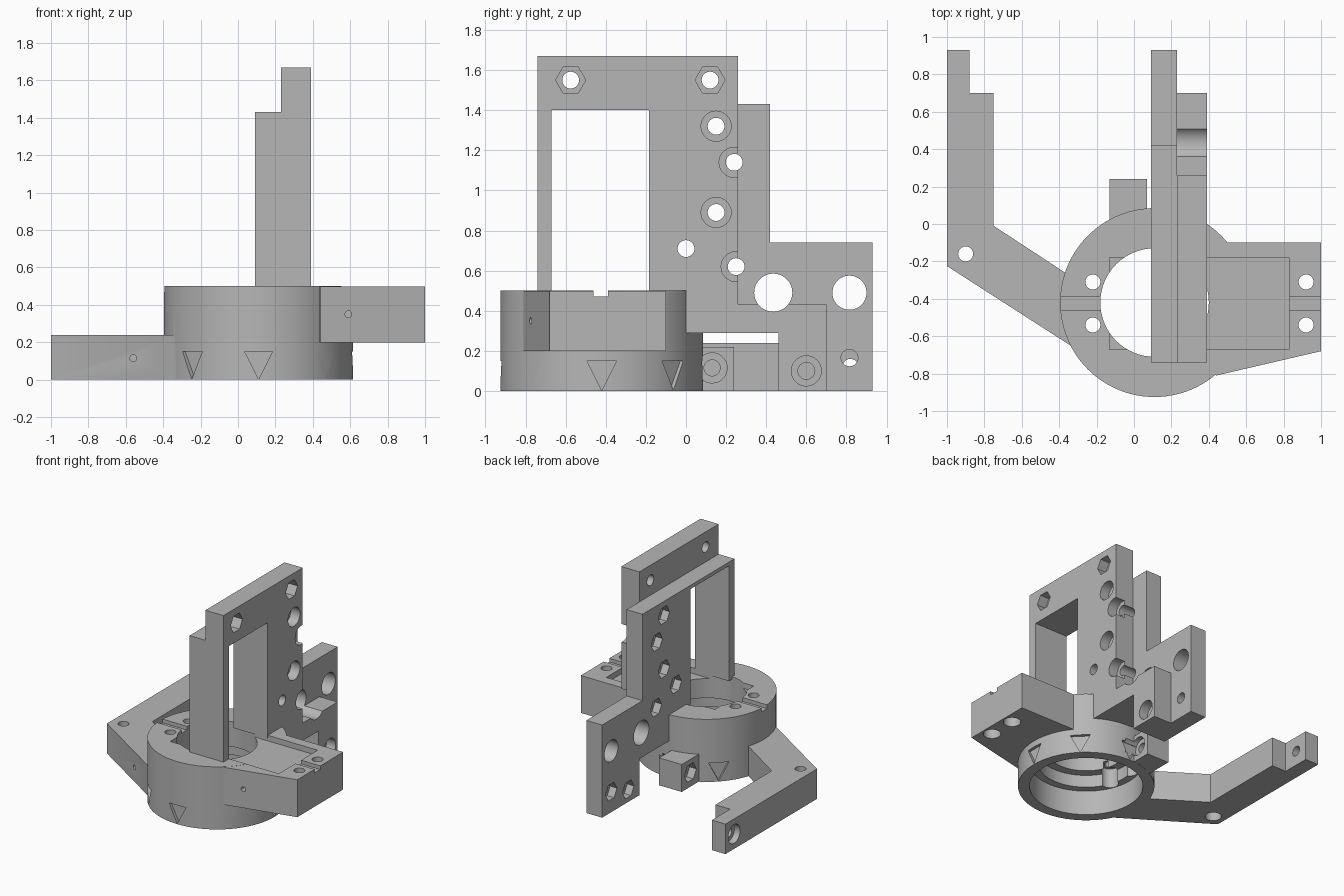
import bpy, bmesh, math
from mathutils import Vector

cube = bpy.data.objects.get("Cube")
if cube:
    bpy.data.objects.remove(cube)

grey = bpy.data.materials.new("plain_grey")
grey.use_nodes = True
grey.diffuse_color = (0.47, 0.47, 0.47, 1)
grey.node_tree.nodes["Principled BSDF"].inputs["Base Color"].default_value = (0.47, 0.47, 0.47, 1)

CX, CY, R = 0.11, -0.42, 0.505


def prism(name, points, lo, hi, axis="z"):
    """Extrude a profile: (x, y) along z, or (y, z) along x, or (x, z) along y."""
    place = {"z": lambda a, b, t: (a, b, t),
             "x": lambda a, b, t: (t, a, b),
             "y": lambda a, b, t: (a, t, b)}[axis]
    bm = bmesh.new()
    face = bm.faces.new([bm.verts.new(place(a, b, lo)) for a, b in points])
    top = bmesh.ops.extrude_face_region(bm, geom=[face])
    moved = [v for v in top["geom"] if isinstance(v, bmesh.types.BMVert)]
    bmesh.ops.translate(bm, verts=moved, vec=Vector(place(0, 0, hi - lo)))
    bmesh.ops.recalc_face_normals(bm, faces=bm.faces)
    mesh = bpy.data.meshes.new(name)
    bm.to_mesh(mesh)
    bm.free()
    mesh.materials.append(grey)
    obj = bpy.data.objects.new(name, mesh)
    bpy.context.collection.objects.link(obj)
    return obj


def rect(a0, a1, b0, b1):
    return [(a0, b0), (a1, b0), (a1, b1), (a0, b1)]


def disc(a, b, r, n=32):
    return [(a + r * math.cos(math.tau * i / n), b + r * math.sin(math.tau * i / n))
            for i in range(n)]


def combine(target, other, operation="DIFFERENCE"):
    mod = target.modifiers.new("combine", "BOOLEAN")
    mod.operation, mod.solver, mod.object = operation, "EXACT", other
    bpy.context.view_layer.objects.active = target
    bpy.ops.object.modifier_apply(modifier=mod.name)
    bpy.data.objects.remove(other)


def cut(target, points, lo, hi, axis="z"):
    combine(target, prism("cutter", points, lo, hi, axis))


# Round base, joined with its two arms
base = prism("round_base", disc(CX, CY, R, 96), 0, 0.5)
right_arm = prism("servo_arm", [(0.3, -0.1), (1, -0.1), (1, -0.68), (0.44, -0.81), (0.3, -0.7)], 0.2, 0.499)
combine(base, right_arm, "UNION")
left_arm = prism("bent_arm", [(-1, 0.93), (-0.88, 0.93), (-0.88, 0.7), (-0.75, 0.7), (-0.75, -0.01),
                              (-0.3, -0.305), (-0.3, -0.675), (-1, -0.225)], 0.0005, 0.24)
combine(base, left_arm, "UNION")
combine(base, prism("clamp_block", rect(-0.13, 0.07, 0.02, 0.24), 0.001, 0.22), "UNION")

# Stepped bore, shallow servo pocket and cable channels
for radius, top in ((0.42, 0.2), (0.36, 0.3), (0.29, 0.7)):
    cut(base, disc(CX, CY, radius, 64), -0.1, top)
cut(base, rect(-0.13, 0.83, -0.67, -0.18), 0.455, 0.7)
for x0, x1 in ((-0.5, -0.12), (0.82, 1.1)):
    cut(base, rect(x0, x1, -0.46, -0.39), 0.47, 0.7)

# Servo screw holes with wider sockets below
for x, floor in ((-0.22, 0.1), (0.92, 0.1)):
    for y in (-0.31, -0.54):
        cut(base, disc(x, y, 0.04), floor, 0.7)
        cut(base, disc(x, y, 0.065), floor, 0.3 if x > 0 else 0.36)
cut(base, disc(-0.9, -0.16, 0.04), -0.1, 0.4)
cut(base, disc(-0.9, -0.16, 0.06), -0.1, 0.07)

# Small side pin holes
cut(base, disc(0.59, 0.35, 0.018, 16), -0.9, -0.67, "y")
cut(base, disc(-0.56, 0.115, 0.018, 16), -0.7, -0.35, "y")

# Cross holes in the bent arm tip and the clamp block
cut(base, disc(0.82, 0.12, 0.04), -1.1, -0.8, "x")
cut(base, disc(0.82, 0.12, 0.075), -1.1, -0.95, "x")
cut(base, disc(0.13, 0.115, 0.04), -0.2, 0.15, "x")
cut(base, disc(0.13, 0.115, 0.075), 0.03, 0.15, "x")
cut(base, disc(0.13, 0.115, 0.075, 6), -0.2, -0.07, "x")

# Triangular index marks around the rim
for i in range(8):
    if i == 4:
        continue
    mark = prism("cutter", [(-0.055, 0.15), (0.055, 0.15), (0, 0.003)], R - 0.025, R + 0.05, "x")
    a = math.radians(45 * i)
    for v in mark.data.vertices:
        x, y, z = v.co
        y *= 1.35
        v.co = (CX + x * math.cos(a) - y * math.sin(a), CY + x * math.sin(a) + y * math.cos(a), z)
    combine(base, mark)

# Two upright plates standing side by side, with the same window
inner = prism("inner_plate", [(-0.74, 0.48), (0, 0.48), (0, 0.29), (0.46, 0.29), (0.46, 0), (0.93, 0),
                              (0.93, 0.74), (0.42, 0.74), (0.42, 1.43), (-0.74, 1.43)], 0.09, 0.23, "x")
outer = prism("outer_plate", [(-0.74, 0.48), (0, 0.48), (0, 0.29), (0.46, 0.29), (0.46, 0), (0.7, 0),
                              (0.7, 0.43), (0.26, 0.43), (0.26, 1.67), (-0.74, 1.67)], 0.23, 0.39, "x")
for plate in (inner, outer):
    cut(plate, rect(-0.67, -0.185, 0.3, 1.4), 0, 0.5, "x")

# Bolt holes: y, z, has a round seat on the outer face
bolts = [(0.15, 1.32, True), (0.24, 1.14, True), (0.15, 0.89, True),
         (0.25, 0.62, True), (0.0, 0.71, False), (0.6, 0.1, True)]
for y, z, seat in bolts:
    for plate in (inner, outer):
        cut(plate, disc(y, z, 0.042), 0, 0.5, "x")
    if seat:
        cut(outer, disc(y, z, 0.075), 0.31, 0.5, "x")
    cut(inner, disc(y, z, 0.072, 6), 0, 0.15, "x")

# Large round openings and the low hole on the inner plate
for y, r in ((0.435, 0.095), (0.815, 0.085)):
    for plate in (inner, outer):
        cut(plate, disc(y, 0.49, r, 48), 0, 0.5, "x")
cut(inner, disc(0.815, 0.165, 0.042), 0, 0.5, "x")
cut(inner, disc(0.815, 0.165, 0.072, 6), 0, 0.15, "x")

# Hexagonal nut seats along the top
for y in (-0.575, 0.12):
    cut(outer, disc(y, 1.55, 0.042), 0, 0.5, "x")
    cut(outer, disc(y, 1.55, 0.075, 6), 0.31, 0.5, "x")

for obj in (base, inner, outer):
    bpy.ops.object.select_all(action="DESELECT")
    obj.select_set(True)
    bpy.context.view_layer.objects.active = obj
    bpy.ops.object.shade_smooth_by_angle(angle=math.radians(30))
